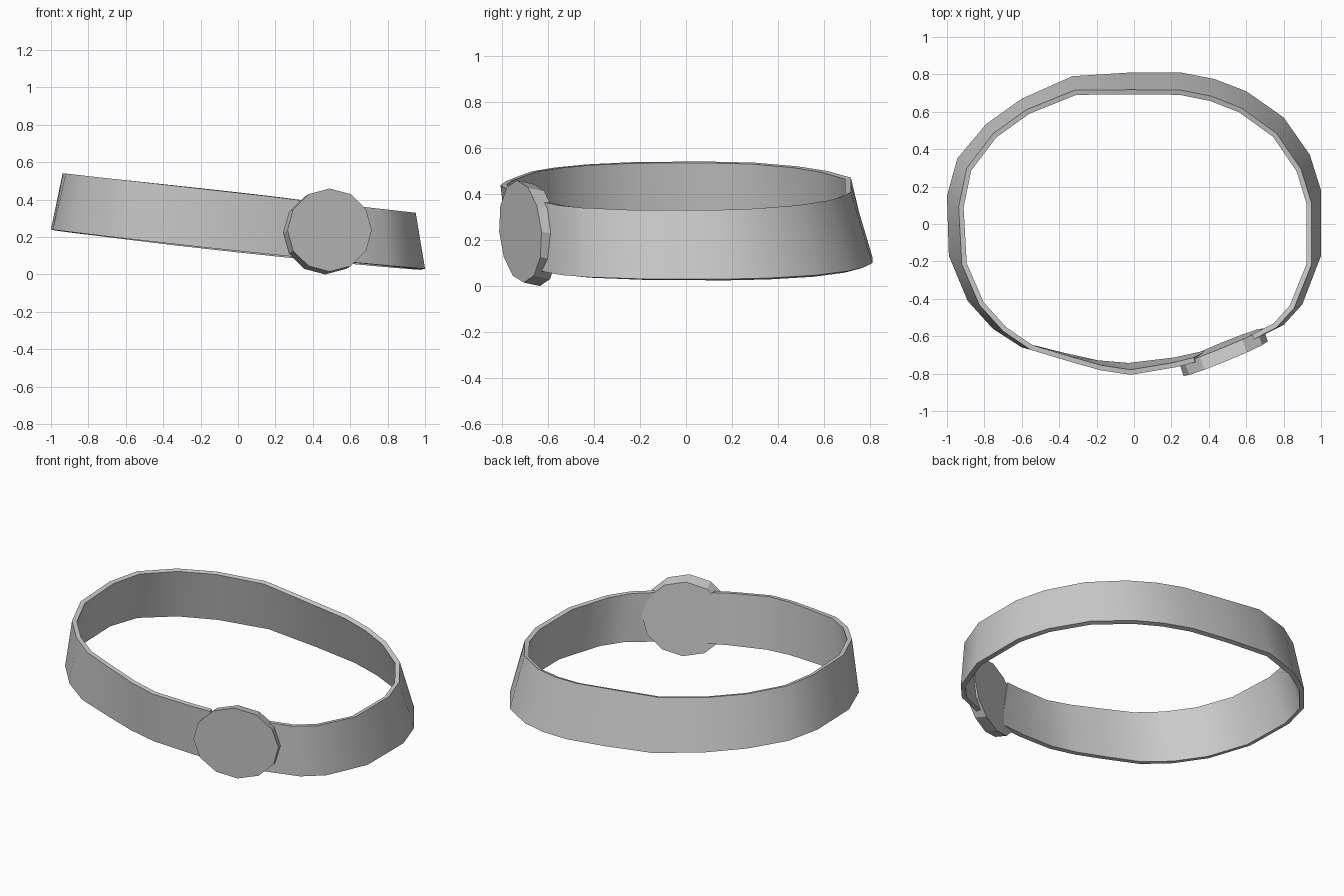
import bpy
import bmesh
import math
from mathutils import Matrix, Vector

cube = bpy.data.objects.get("Cube")
if cube:
    bpy.data.objects.remove(cube, do_unlink=True)

# One plain grey for everything
grey = bpy.data.materials.new("plain_grey")
grey.use_nodes = True
colour = (0.6, 0.6, 0.6, 1.0)
grey.diffuse_color = colour
grey.node_tree.nodes["Principled BSDF"].inputs["Base Color"].default_value = colour


def add_part(name, mesh_builder):
    """Turn a freshly built bmesh into a linked, coloured, selected object."""
    mesh = bpy.data.meshes.new(name)
    mesh_builder.to_mesh(mesh)
    mesh_builder.free()
    mesh.materials.append(grey)
    part = bpy.data.objects.new(name, mesh)
    bpy.context.collection.objects.link(part)
    bpy.ops.object.select_all(action="DESELECT")
    part.select_set(True)
    bpy.context.view_layer.objects.active = part
    return part


# Lower outer edge of the strap, from one end round the back to the other
outline = [
    (.40, -.70), (.22, -.74), (-.03, -.77), (-.20, -.755), (-.38, -.715),
    (-.6, -.66), (-.755, -.56), (-.89, -.41), (-.99, -.17), (-1, .15),
    (-.945, .35), (-.79, .535), (-.6, .67), (-.33, .79), (-.02, .81),
    (.25, .81), (.43, .775), (.6, .71), (.8, .57), (.94, .37),
    (1, .18), (1, -.17), (.9, -.43), (.8, -.54), (.605, -.635),
]


def lower_edge(x, y):
    return Vector((x, y, .125 - .105 * x + .01 * x * x))


def upper_edge(x, y):
    # The upper edge is a little smaller, pushed forward, and slopes sideways
    top_x = .94 * x + .01
    top_y = .965 * y - .065
    if x < 0 or y < 0:
        top_y += .075 * abs(x * y)
    if x < 0 < y:
        top_x += .05 * x * y
    return Vector((top_x, top_y, .436 - .112 * top_x))


# Strap: open band with real thickness
bm = bmesh.new()
rails = []
for index, (x, y) in enumerate(outline):
    low, high = lower_edge(x, y), upper_edge(x, y)
    if index == 0:
        high += Vector((-.06, -.02, .005))  # slanted strap end
    rails.append((bm.verts.new(low), bm.verts.new(high)))
for (low_a, high_a), (low_b, high_b) in zip(rails, rails[1:]):
    bm.faces.new((low_a, high_a, high_b, low_b))
strap = add_part("strap", bm)
solid = strap.modifiers.new("thickness", "SOLIDIFY")
solid.thickness = .027
solid.offset = -1
solid.use_even_offset = True
bpy.ops.object.modifier_apply(modifier=solid.name)
bpy.ops.object.shade_smooth_by_angle(angle=math.radians(40))

# Buckle: twelve-sided disc turned to follow the strap, its back showing inside
bm = bmesh.new()
bmesh.ops.create_cone(bm, cap_ends=True, segments=12, radius1=1, radius2=1, depth=1)
across = Vector((.225, .092, 0))
upward = Vector((0, -.015, .222))
outward = Vector((.024, -.07, .015))
centre = Vector((.49, -.72, .237)) - outward / 2
placement = Matrix((across, upward, outward)).transposed().to_4x4()
placement.translation = centre
bmesh.ops.transform(bm, matrix=placement, verts=bm.verts)
add_part("buckle", bm)
bpy.ops.object.shade_smooth_by_angle(angle=math.radians(20))
